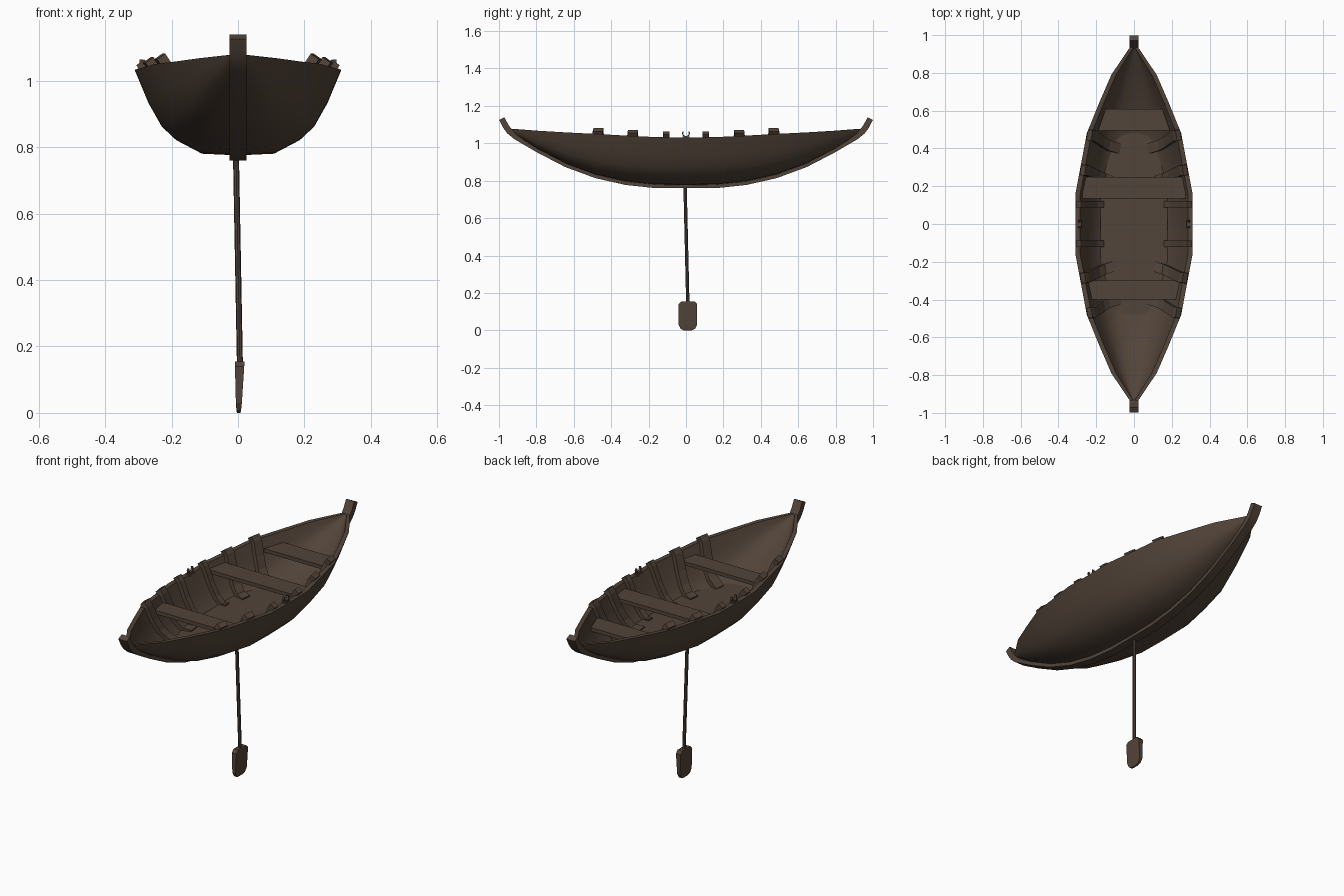
import bpy, bmesh, math
from mathutils import Vector

if "Cube" in bpy.data.objects:
    bpy.data.objects.remove(bpy.data.objects["Cube"])

WOOD = (0.085, 0.058, 0.041, 1)
wood = bpy.data.materials.new("dark brown wood")
wood.use_nodes = True
wood.diffuse_color = WOOD
wood.node_tree.nodes["Principled BSDF"].inputs["Base Color"].default_value = WOOD


def loft(name, rings, smooth=False):
    """Skin closed rings of points, with a cap at each end."""
    bm = bmesh.new()
    loops = [[bm.verts.new(p) for p in ring] for ring in rings]
    n = len(loops[0])
    for a, b in zip(loops, loops[1:]):
        for i in range(n):
            j = (i + 1) % n
            bm.faces.new((a[i], a[j], b[j], b[i]))
    bm.faces.new(loops[0])
    bm.faces.new(loops[-1])
    bmesh.ops.recalc_face_normals(bm, faces=bm.faces)
    mesh = bpy.data.meshes.new(name)
    bm.to_mesh(mesh)
    bm.free()
    mesh.materials.append(wood)
    obj = bpy.data.objects.new(name, mesh)
    bpy.context.collection.objects.link(obj)
    if smooth:
        bpy.ops.object.select_all(action='DESELECT')
        obj.select_set(True)
        bpy.context.view_layer.objects.active = obj
        bpy.ops.object.shade_smooth_by_angle(angle=math.radians(35))
    return obj


def sweep(name, path, across, width, thick, smooth=False):
    """Sweep a flat bar along a path; across is its width direction."""
    path = [Vector(p) for p in path]
    rings = []
    for i, p in enumerate(path):
        tangent = path[min(i + 1, len(path) - 1)] - path[max(i - 1, 0)]
        w = Vector(across).normalized() * width / 2
        t = tangent.cross(w).normalized() * thick / 2
        rings.append([p + w + t, p - w + t, p - w - t, p + w - t])
    return loft(name, rings, smooth)


# Hull lines: y, half width, keel height, rim height
STATIONS = [(0, .31, .775, 1.03), (.16, .31, .778, 1.033), (.32, .28, .795, 1.041),
            (.48, .25, .831, 1.05), (.64, .185, .89, 1.058), (.79, .12, .968, 1.067),
            (.935, .022, 1.058, 1.078)]
SECTION = [(0, 0), (.35, .02), (.6, .18), (.74, .34), (.87, .62), (1, 1)]
WALL = .025


def station(y):
    y = abs(y)
    for a, b in zip(STATIONS, STATIONS[1:]):
        if y <= b[0]:
            f = (y - a[0]) / (b[0] - a[0])
            return [p + (q - p) * f for p, q in zip(a, b)][1:]


def half_section(y, inset=0):
    half, keel, rim = station(y)
    half = max(half - inset, .004)
    keel = min(keel + inset, rim - .004)
    return [(u * half, keel + v * (rim - keel)) for u, v in SECTION]


def hull_ring(y):
    ring = []
    for inset, flip in ((0, 1), (WALL, -1)):
        half = half_section(y, inset)
        full = [(-x, z) for x, z in reversed(half[1:])] + half
        ring += [(x, y, z) for x, z in full[::flip]]
    return ring


ys = [s[0] for s in STATIONS]
loft("hull", [hull_ring(y) for y in [-y for y in ys[:0:-1]] + ys], smooth=True)

# Keel strip with raised stems at both ends
half_keel = [(y, keel - .002) for y, half, keel, rim in STATIONS[1:-1]]
half_keel += [(.91, 1.036), (.945, 1.065), (.965, 1.093), (.985, 1.132)]
keel = [(0, -y, z) for y, z in reversed(half_keel)] + [(0, y, z) for y, z in half_keel]
sweep("keel_and_stems", keel, (1, 0, 0), .05, .032, smooth=True)

# Flat floor, following the inside of the hull
floor_half = [(-.5, .03), (-.45, .09), (-.35, .133), (-.2, .178),
              (.2, .178), (.35, .133), (.45, .09), (.5, .03)]
outline = [(x, y) for y, x in floor_half] + [(-x, y) for y, x in reversed(floor_half)]
loft("floor", [[(x, y, z) for x, y in outline] for z in (.849, .857)])

# Bench seats, each narrowing with the hull
for name, y0, y1, w0, w1, top in (("front_seat", -.4, -.3, .235, .25, 1.0),
                                  ("middle_seat", .135, .25, .285, .272, 1.005),
                                  ("back_seat", .495, .61, .19, .15, 1.005)):
    corners = [(-w0, y0), (w0, y0), (w1, y1), (-w1, y1)]
    loft(name, [[(x, y, z) for x, y in corners] for z in (top - .02, top)])

# Ribs: rise past the rim and lean toward midships at the foot
for side, side_name in ((1, "left"), (-1, "right")):
    for end, end_name in ((1, "back"), (-1, "front")):
        for k, (y0, drift, foot, width) in enumerate(((.105, 0, .14, .035),
                                                      (.285, .06, .11, .055),
                                                      (.47, .07, .08, .055))):
            half, low, rim = station(y0)
            path = [(side * (half - .016), end * y0, rim + .023)]
            for i in (5, 4, 3, 2):
                s = 1 - (5 - i) / 4
                y = y0 - drift * (1 - s)
                x, z = half_section(y, WALL + .007)[i]
                path.append((side * x, end * y, z))
            path.append((side * foot, end * (y0 - drift), .85))
            lean = (side * drift * -2.5, end, 0)
            sweep(f"{end_name}_{side_name}_rib_{k + 1}", path, lean, width, .03)

    # Oarlock: base block and an open horned ring
    sweep(f"{side_name}_oarlock_base", [(side * .29, -.02, 1.031), (side * .29, .02, 1.031)],
          (1, 0, 0), .024, .012)
    arc = [math.radians(150 + 30 * i) for i in range(9)]
    sweep(f"{side_name}_oarlock_ring",
          [(side * .29, .018 * math.cos(a), 1.054 + .018 * math.sin(a)) for a in arc],
          (1, 0, 0), .012, .006, smooth=True)

# Paddle hanging below the keel
angles = [math.tau * i / 8 for i in range(8)]
loft("paddle_shaft", [[(x + .009 * math.cos(a), y + .009 * math.sin(a), z) for a in angles]
                      for x, y, z in ((-.006, -.005, .77), (.006, .01, .13))], smooth=True)
blade = []
for z, half, thick in ((.155, .035, .014), (.14, .05, .014), (.03, .05, .009),
                       (.008, .038, .007), (0, .022, .005)):
    x, y = .002 + z * .02, .01
    blade.append([(x - thick, y - half, z), (x + thick, y - half, z),
                  (x + thick, y + half, z), (x - thick, y + half, z)])
loft("paddle_blade", blade)
